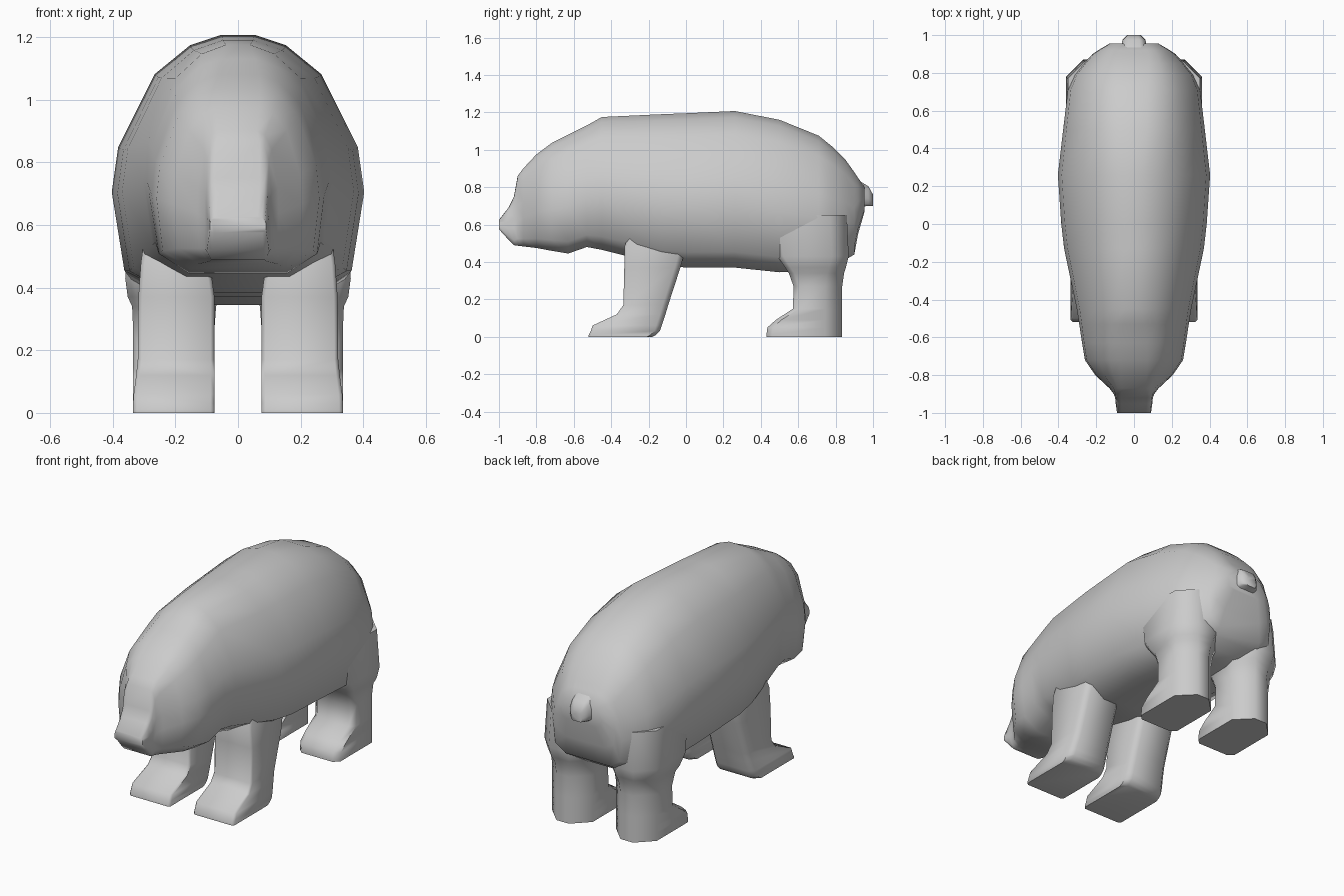
import bpy, bmesh, math


def loft(name, rings, mirror=False, angle=50):
    """Skin a list of closed rings, cap both ends, smooth the result."""
    bm = bmesh.new()
    rows = [[bm.verts.new(p) for p in ring] for ring in rings]
    n = len(rows[0])
    for a, b in zip(rows, rows[1:]):
        for i in range(n):
            j = (i + 1) % n
            bm.faces.new((a[i], a[j], b[j], b[i]))
    bm.faces.new(rows[0])
    bm.faces.new(rows[-1])
    bmesh.ops.recalc_face_normals(bm, faces=bm.faces)
    me = bpy.data.meshes.new(name)
    bm.to_mesh(me)
    bm.free()
    ob = bpy.data.objects.new(name, me)
    bpy.context.collection.objects.link(ob)
    bpy.ops.object.select_all(action='DESELECT')
    bpy.context.view_layer.objects.active = ob
    ob.select_set(True)
    if mirror:
        ob.modifiers.new("mirror", 'MIRROR')
        bpy.ops.object.modifier_apply(modifier="mirror")
    bpy.ops.object.shade_smooth_by_angle(angle=math.radians(angle))
    return ob


# Half cross-sections (x, height) as fractions: rounded trunk and boxy muzzle
ROUND = [(.13, 1), (.38, .96), (.66, .85), (.95, .57), (1, .4), (.9, .1), (.5, 0)]
BOXY = [(.7, 1), (.85, .97), (.95, .86), (1, .57), (1, .35), (1, .1), (.85, 0)]


def body_ring(y, bottom, top, width, box):
    half = []
    for (rx, rz), (bx, bz) in zip(ROUND, BOXY):
        x = (rx + (bx - rx) * box) * width
        z = bottom + (top - bottom) * (rz + (bz - rz) * box)
        half.append((x, y, z))
    return half + [(-x, y, z) for x, y, z in reversed(half)]


def leg_ring(z, x0, x1, y0, y1, front, back):
    """Rectangle with cut corners at height z."""
    f, b = front, back
    return [(x0 + f, y0, z), (x1 - f, y0, z), (x1, y0 + f, z), (x1, y1 - b, z),
            (x1 - b, y1, z), (x0 + b, y1, z), (x0, y1 - b, z), (x0, y0 + f, z)]


# Head and trunk in one skin: y, bottom, top, half width, boxiness
body = [
    (-1.0, .575, .625, .09, 1), (-.95, .52, .69, .097, 1),
    (-.92, .49, .75, .10, 1), (-.90, .487, .86, .107, .9),
    (-.87, .483, .90, .13, .6), (-.80, .475, .975, .205, .35),
    (-.72, .46, 1.035, .26, .25), (-.63, .445, 1.08, .275, .2),
    (-.53, .48, 1.13, .29, .1), (-.45, .465, 1.175, .303, 0),
    (-.13, .385, 1.19, .37, 0), (.0, .37, 1.195, .385, 0),
    (.26, .37, 1.207, .403, 0), (.50, .345, 1.16, .375, .1),
    (.71, .35, 1.075, .35, .15), (.79, .37, 1.01, .315, .2),
    (.85, .41, .95, .265, .3), (.90, .44, .88, .22, .4),
    (.92, .55, .85, .19, .4), (.955, .67, .80, .13, .4),
]
loft("body", [body_ring(*s) for s in body], angle=60)

# Tail stub
loft("tail", [body_ring(.90, .69, .85, .08, .6), body_ring(.975, .70, .805, .06, .6),
              body_ring(1.0, .70, .76, .035, .6)])

# Front legs with forward paws
front = [
    (.0, .075, .335, -.52, -.18), (.01, .075, .335, -.52, -.16),
    (.03, .075, .335, -.51, -.14), (.06, .075, .333, -.50, -.13),
    (.12, .075, .325, -.37, -.11), (.17, .075, .32, -.335, -.095),
    (.37, .075, .318, -.33, -.03), (.48, .09, .31, -.33, .0),
    (.62, .11, .29, -.28, .02),
]
loft("front_legs", [leg_ring(*r, .012, .03) for r in front], mirror=True)

# Hind legs with paws and thighs
hind = [
    (.0, .075, .335, .43, .835), (.01, .075, .335, .43, .835),
    (.05, .075, .335, .435, .835), (.09, .075, .335, .48, .835),
    (.15, .075, .335, .572, .835), (.27, .075, .335, .575, .835),
    (.34, .07, .338, .55, .845), (.37, .06, .352, .53, .855),
    (.43, .05, .36, .49, .87), (.65, .06, .35, .45, .86),
]
loft("hind_legs", [leg_ring(*r, .03, .09) for r in hind], mirror=True)
